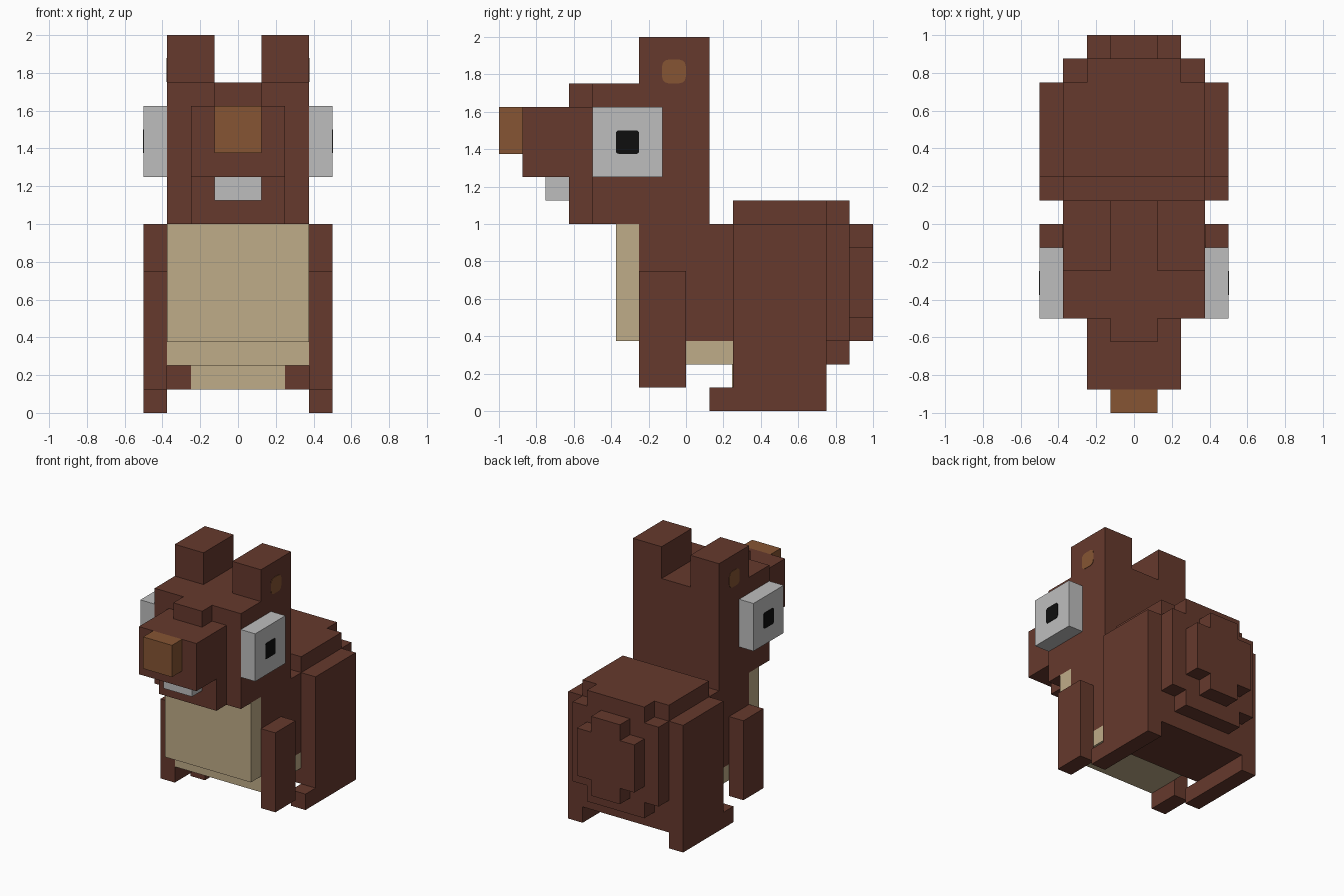
import bpy
import bmesh
import math
from mathutils import Vector

if "Cube" in bpy.data.objects:
    bpy.data.objects.remove(bpy.data.objects["Cube"], do_unlink=True)


def material(name, rgb):
    mat = bpy.data.materials.new(name)
    mat.use_nodes = True
    mat.diffuse_color = (*rgb, 1)
    mat.node_tree.nodes["Principled BSDF"].inputs["Base Color"].default_value = (*rgb, 1)
    return mat


FUR = material("brown_fur", (0.133, 0.041, 0.026))
TAN = material("tan_belly", (0.521, 0.413, 0.246))
NOSE = material("light_brown", (0.238, 0.091, 0.033))
WHITE = material("pale_grey", (0.515, 0.515, 0.515))
BLACK = material("pupil_black", (0.0045, 0.0045, 0.0045))


def prism(name, outline, axis, start, end, mat):
    """Extrude an outline along x (outline in y, z) or along y (outline in x, z)."""
    bm = bmesh.new()
    if axis == "x":
        pts = [(start, a, b) for a, b in outline]
        step = Vector((end - start, 0, 0))
    else:
        pts = [(a, start, b) for a, b in outline]
        step = Vector((0, end - start, 0))
    face = bm.faces.new([bm.verts.new(p) for p in pts])
    result = bmesh.ops.extrude_face_region(bm, geom=[face])
    moved = [g for g in result["geom"] if isinstance(g, bmesh.types.BMVert)]
    bmesh.ops.translate(bm, verts=moved, vec=step)
    bmesh.ops.recalc_face_normals(bm, faces=bm.faces[:])
    mesh = bpy.data.meshes.new(name)
    bm.to_mesh(mesh)
    bm.free()
    mesh.materials.append(mat)
    obj = bpy.data.objects.new(name, mesh)
    bpy.context.collection.objects.link(obj)
    return obj


def box(name, xs, ys, zs, mat):
    outline = [(xs[0], zs[0]), (xs[1], zs[0]), (xs[1], zs[1]), (xs[0], zs[1])]
    return prism(name, outline, "y", ys[0], ys[1], mat)


def stepped(name, half, low, high, ys, mat, n=0.125):
    """Block with a square notch cut from each of its four corners."""
    quarter = [(half - n, low), (half - n, low + n), (half, low + n),
               (half, high - n), (half - n, high - n), (half - n, high)]
    outline = quarter + [(-x, z) for x, z in reversed(quarter)]
    return prism(name, outline, "y", ys[0], ys[1], mat)


def rounded_square(cy, cz, half, radius):
    pts = []
    for corner, (sy, sz) in enumerate([(1, 1), (-1, 1), (-1, -1), (1, -1)]):
        for i in range(4):
            a = math.radians(90 * corner + 30 * i)
            pts.append((cy + sy * (half - radius) + radius * math.cos(a),
                        cz + sz * (half - radius) + radius * math.sin(a)))
    return pts


# Torso, rump and stepped tail
box("torso", (-0.375, 0.375), (-0.25, 0.25), (0.375, 1.0), FUR)
box("rump", (-0.375, 0.375), (0.25, 0.75), (0.125, 1.125), FUR)
stepped("tail_base", 0.375, 0.25, 1.125, (0.75, 0.875), FUR)
stepped("tail_tip", 0.25, 0.375, 1.0, (0.875, 1.0), FUR)

# Tan chest and belly
box("chest", (-0.375, 0.375), (-0.375, -0.25), (0.375, 1.0), TAN)
box("belly", (-0.375, 0.375), (-0.25, 0.25), (0.25, 0.375), TAN)
box("lower_belly_patch", (-0.25, 0.25), (0.246, 0.25), (0.125, 0.25), TAN)

# Head, muzzle and face
box("head", (-0.375, 0.375), (-0.5, 0.125), (1.0, 1.75), FUR)
box("brow", (-0.125, 0.125), (-0.625, -0.5), (1.625, 1.75), FUR)
box("snout", (-0.25, 0.25), (-0.875, -0.5), (1.25, 1.625), FUR)
box("jaw", (-0.25, 0.25), (-0.625, -0.5), (1.0, 1.25), FUR)
box("nose", (-0.125, 0.125), (-1.0, -0.875), (1.375, 1.625), NOSE)
box("teeth", (-0.125, 0.125), (-0.75, -0.625), (1.125, 1.25), WHITE)

# Paired parts; haunch and foot share one outline
haunch = [(0.125, 0), (0.75, 0), (0.75, 1), (0.25, 1), (0.25, 0.125), (0.125, 0.125)]
for side, s in (("left", 1), ("right", -1)):
    outer = sorted((s * 0.375, s * 0.5))
    box(side + "_ear", sorted((s * 0.125, s * 0.375)), (-0.25, 0.125), (1.75, 2.0), FUR)
    box(side + "_eye", outer, (-0.5, -0.125), (1.25, 1.625), WHITE)
    box(side + "_front_leg", outer, (-0.25, 0.0), (0.125, 0.75), FUR)
    prism(side + "_haunch", haunch, "x", s * 0.375, s * 0.5, FUR)
    prism(side + "_pupil", rounded_square(-0.3125, 1.4375, 0.0625, 0.015),
          "x", s * 0.5, s * 0.503, BLACK)
    prism(side + "_ear_spot", rounded_square(-0.0645, 1.8155, 0.0635, 0.035),
          "x", s * 0.375, s * 0.378, NOSE)
